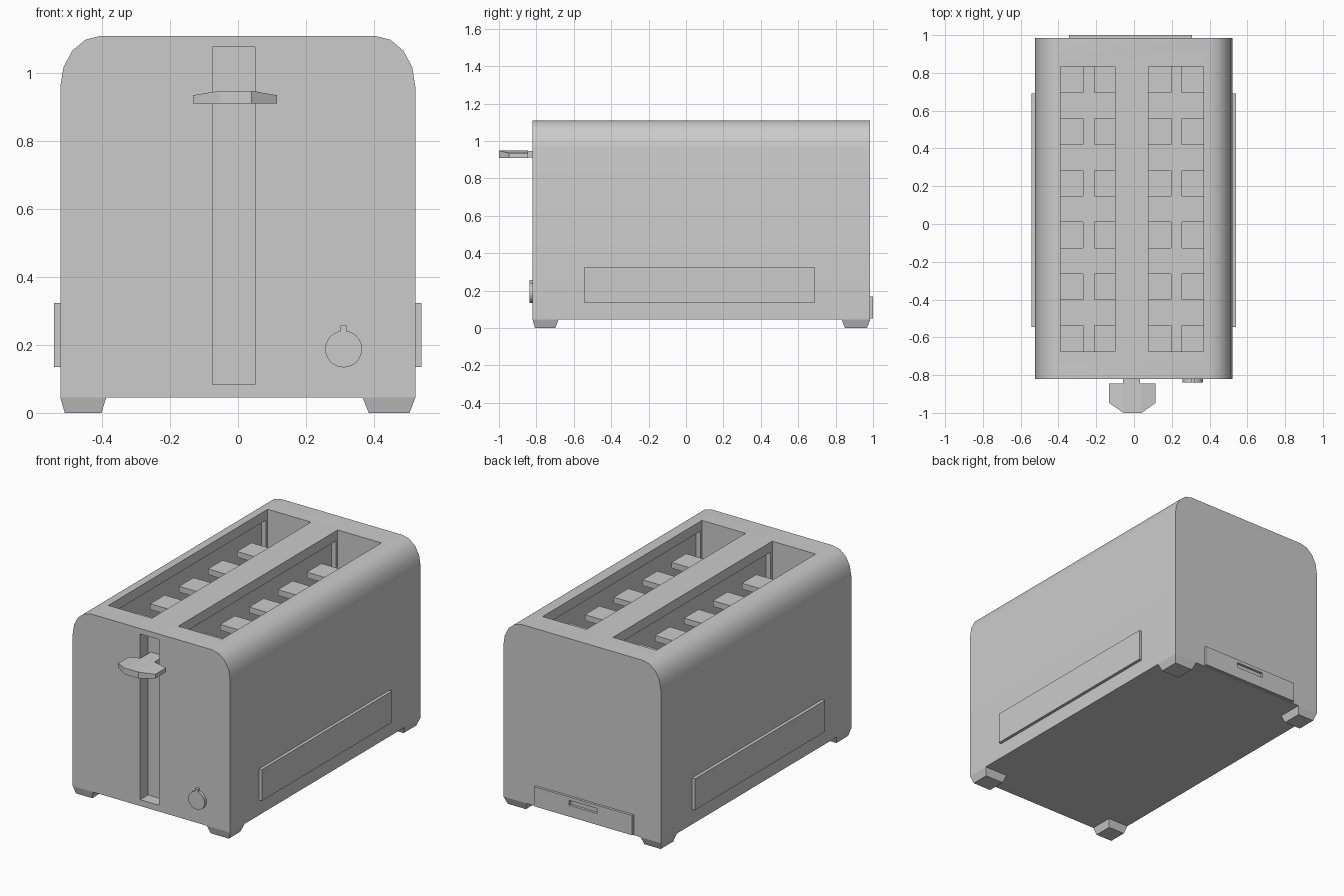
import bpy, bmesh, math

if "Cube" in bpy.data.objects:
    bpy.data.objects.remove(bpy.data.objects["Cube"])

def finish(name, bm):
    bmesh.ops.recalc_face_normals(bm, faces=bm.faces)
    me = bpy.data.meshes.new(name)
    bm.to_mesh(me)
    bm.free()
    ob = bpy.data.objects.new(name, me)
    bpy.context.collection.objects.link(ob)
    return ob

def add_hull(bm, x, y, z, x2=None, y2=None):
    """Box from ranges; x2/y2 optionally give a different bottom footprint."""
    x2, y2 = x2 or x, y2 or y
    v = []
    for (xa, xb), (ya, yb), h in ((x2, y2, z[0]), (x, y, z[1])):
        v.append([bm.verts.new(p) for p in
                  ((xa, ya, h), (xb, ya, h), (xb, yb, h), (xa, yb, h))])
    lo, hi = v
    bm.faces.new(lo[::-1])
    bm.faces.new(hi)
    for i in range(4):
        j = (i + 1) % 4
        bm.faces.new((lo[i], lo[j], hi[j], hi[i]))

def box(name, *ranges):
    bm = bmesh.new()
    add_hull(bm, *ranges)
    return finish(name, bm)

def extrude_y(name, profile, y0, y1):
    bm = bmesh.new()
    f = bm.faces.new([bm.verts.new((x, y0, z)) for x, z in profile])
    r = bmesh.ops.extrude_face_region(bm, geom=[f])
    verts = [e for e in r["geom"] if isinstance(e, bmesh.types.BMVert)]
    bmesh.ops.translate(bm, verts=verts, vec=(0, y1 - y0, 0))
    return finish(name, bm)

def cut(ob, cutter):
    m = ob.modifiers.new("cut", "BOOLEAN")
    m.operation, m.solver, m.object = "DIFFERENCE", "EXACT", cutter
    bpy.context.view_layer.objects.active = ob
    bpy.ops.object.modifier_apply(modifier=m.name)
    bpy.data.objects.remove(cutter)

# Body shell: rounded-shoulder profile run front to back
XL, XR, YF, YB = -0.523, 0.522, -0.82, 0.985
prof = [(XL, 0.045), (XR, 0.045)]
for i in range(5):
    a = math.radians(22.5 * i)
    prof.append((XR - 0.12 + 0.12 * math.cos(a), 0.96 + 0.15 * math.sin(a)))
for i in range(5):
    a = math.radians(90 + 22.5 * i)
    prof.append((XL + 0.12 + 0.12 * math.cos(a), 0.96 + 0.15 * math.sin(a)))
body = extrude_y("body", prof, YF, YB)

# Bread slots, with side pockets below the rim
SLOTS = ((-0.388, -0.1), (0.077, 0.367))
for x0, x1 in SLOTS:
    cut(body, box("slot_cutter", (x0, x1), (-0.675, 0.835), (0.2, 1.3)))
    cut(body, box("pocket_cutter", (x0 - 0.03, x1 + 0.03), (-0.66, 0.82), (0.25, 1.05)))
# Lever channel in the front
cut(body, box("channel_cutter", (-0.075, 0.05), (-1, -0.745), (0.083, 1.077)))
bpy.ops.object.select_all(action="DESELECT")
body.select_set(True)
bpy.context.view_layer.objects.active = body
bpy.ops.object.shade_smooth_by_angle(angle=math.radians(35))

# Bread carriages: central spine with cross arms
for side, (x0, x1) in zip(("left", "right"), SLOTS):
    bm = bmesh.new()
    sx = (x0 + 0.118, x0 + 0.178)
    add_hull(bm, sx, (-0.675, 0.835), (0.925, 0.96))
    for i in range(5):
        y = -0.538 + 0.274 * i
        add_hull(bm, (x0 - 0.01, sx[0]), (y, y + 0.137), (0.925, 0.96))
        add_hull(bm, (sx[1], x1 + 0.01), (y, y + 0.137), (0.925, 0.96))
    finish(side + "_bread_carriage", bm)

# Lever: stem and a tapered paddle
box("lever_stem", (-0.058, 0.032), (-0.85, -0.745), (0.912, 0.945))
bm = bmesh.new()
outline = [(-0.132, -0.845, 0.935), (-0.132, -0.947, 0.935), (-0.055, -1, 0.948),
           (0.04, -1, 0.948), (0.115, -0.947, 0.935), (0.115, -0.845, 0.935),
           (0.04, -0.845, 0.948), (-0.055, -0.845, 0.948)]
top = [bm.verts.new(p) for p in outline]
low = [bm.verts.new((x, y, 0.91)) for x, y, z in outline]
for ids in ((0, 1, 2, 7), (7, 2, 3, 6), (6, 3, 4, 5)):
    bm.faces.new([top[i] for i in ids])
bm.faces.new(low[::-1])
for i in range(8):
    j = (i + 1) % 8
    bm.faces.new((top[i], top[j], low[j], low[i]))
finish("lever_paddle", bm)

# Browning dial with pointer nub
dial = [(0.311 + 0.054 * math.cos(math.tau * i / 32),
         0.188 + 0.054 * math.sin(math.tau * i / 32)) for i in range(32)]
extrude_y("dial", dial, -0.838, YF)
box("dial_pointer", (0.302, 0.32), (-0.838, YF), (0.235, 0.257))

# Raised side panels
for name, xr in (("left_panel", (-0.542, XL)), ("right_panel", (XR, 0.54))):
    box(name, xr, (-0.545, 0.69), (0.135, 0.323))

# Crumb tray front with finger groove
tray = box("crumb_tray", (-0.343, 0.307), (YB - 0.03, 1.0), (0.05, 0.168))
cut(tray, box("groove_cutter", (-0.11, 0.075), (0.965, 1.1), (0.118, 0.148)))

# Tapered feet
for xn, xt, xb in (("left", (XL, -0.388), (-0.51, -0.402)),
                   ("right", (0.367, XR), (0.385, 0.505))):
    for yn, yt, yb in (("front", (YF, -0.682), (-0.808, -0.698)),
                       ("back", (0.832, YB), (0.85, 0.968))):
        bm = bmesh.new()
        add_hull(bm, xt, yt, (0, 0.045), xb, yb)
        finish(f"{yn}_{xn}_foot", bm)
